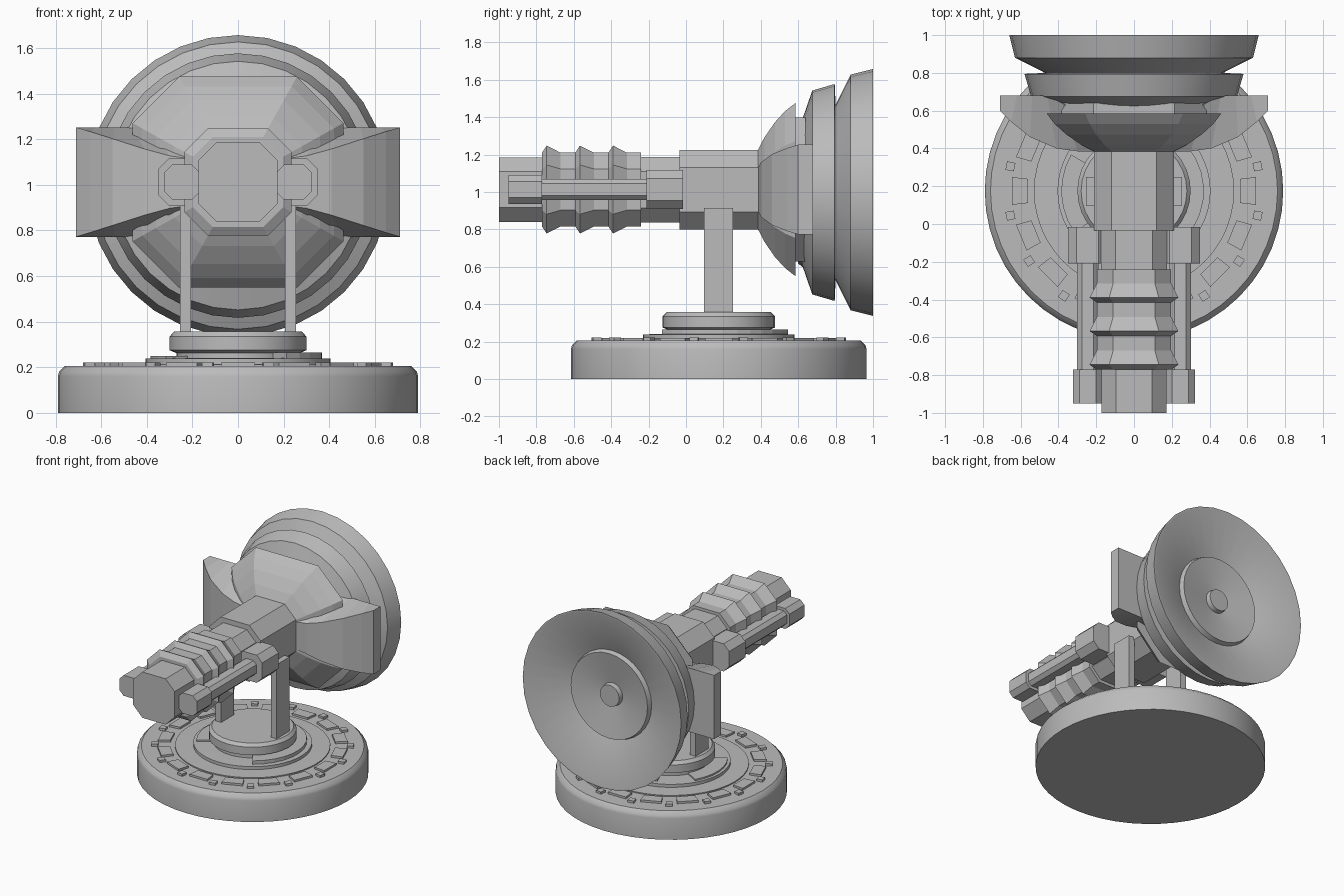
import bpy, math
from mathutils import Vector, Matrix

if "Cube" in bpy.data.objects:
    bpy.data.objects.remove(bpy.data.objects["Cube"])

grey = bpy.data.materials.new("plain grey")
grey.diffuse_color = (0.5, 0.5, 0.5, 1)
grey.use_nodes = True
grey.node_tree.nodes["Principled BSDF"].inputs["Base Color"].default_value = grey.diffuse_color

def make(name, verts, faces, smooth=None):
    me = bpy.data.meshes.new(name)
    me.from_pydata(verts, [], faces)
    me.materials.append(grey)
    ob = bpy.data.objects.new(name, me)
    bpy.context.collection.objects.link(ob)
    bpy.ops.object.select_all(action='DESELECT')
    ob.select_set(True)
    bpy.context.view_layer.objects.active = ob
    bpy.ops.object.mode_set(mode='EDIT')
    bpy.ops.mesh.select_all(action='SELECT')
    bpy.ops.mesh.normals_make_consistent(inside=False)
    bpy.ops.object.mode_set(mode='OBJECT')
    if smooth:
        bpy.ops.object.shade_smooth_by_angle(angle=math.radians(smooth))
    return ob

def circle(n):
    return [(math.cos(2 * math.pi * i / n), math.sin(2 * math.pi * i / n)) for i in range(n)]

F = 0.56   # flat half-width of the chamfered square
OCT = [(1, -F), (1, F), (F, 1), (-F, 1), (-1, F), (-1, -F), (-F, -1), (F, -1)]

def sweep(name, ring, profile, origin, axis='Y', smooth=None):
    """Scale a unit ring along an axis; profile holds (radius, position)."""
    n, verts = len(ring), []
    for r, t in profile:
        for a, b in ring:
            p = (a * r, t, b * r) if axis == 'Y' else (a * r, b * r, t)
            verts.append(Vector(p) + Vector(origin))
    faces = [(k * n + i, k * n + (i + 1) % n, (k + 1) * n + (i + 1) % n, (k + 1) * n + i)
             for k in range(len(profile) - 1) for i in range(n)]
    faces += [tuple(range(n)), tuple(range(len(verts) - n, len(verts)))]
    return make(name, verts, faces, smooth)

def arc_block(name, r0, r1, a0, a1, z0, z1, steps):
    """Curved plate on the base, angles in degrees."""
    verts, faces = [], []
    for i in range(steps + 1):
        a = math.radians(a0 + (a1 - a0) * i / steps)
        for r, z in ((r0, z0), (r1, z0), (r1, z1), (r0, z1)):
            verts.append((r * math.cos(a), BY + r * math.sin(a), z))
    for i in range(steps):
        for j in range(4):
            k = (j + 1) % 4
            faces.append((i * 4 + j, i * 4 + k, i * 4 + 4 + k, i * 4 + 4 + j))
    faces += [(0, 1, 2, 3), tuple(len(verts) - 4 + j for j in range(4))]
    return make(name, verts, faces)

def box(name, x0, x1, y0, y1, z0, z1):
    v = [(x, y, z) for x in (x0, x1) for y in (y0, y1) for z in (z0, z1)]
    return make(name, v, [(0, 1, 3, 2), (4, 5, 7, 6), (0, 1, 5, 4), (2, 3, 7, 6), (0, 2, 6, 4), (1, 3, 7, 5)])

# round base and turntable
BY = 0.175
B = (0, BY, 0)
sweep("base", circle(48), [(0.79, 0), (0.79, 0.16), (0.785, 0.18), (0.76, 0.205)], B, 'Z', 35)
sweep("turntable_ring", circle(48), [(0.53, 0.2), (0.53, 0.213), (0.405, 0.215), (0.405, 0.238),
                                     (0.34, 0.24), (0.27, 0.24), (0.27, 0.27)], B, 'Z', 30)
sweep("hub", circle(32), [(0.27, 0.262), (0.3, 0.275), (0.3, 0.335), (0.28, 0.357)], B, 'Z', 30)
arc_block("hub_collar_right", 0.25, 0.37, -55, 110, 0.235, 0.265, 14)
arc_block("hub_collar_left", 0.25, 0.385, 150, 215, 0.225, 0.25, 6)

# plates and studs round the base
for i in range(16):
    a = i * 22.5
    arc_block("base_plate", 0.565, 0.65, a - 6.5, a + 6.5, 0.2, 0.22, 1)
    arc_block("base_stud", 0.645, 0.69, a + 9.3, a + 13.2, 0.2, 0.222, 1)

# support posts
for s in (-1, 1):
    box("support_post", s * 0.207, s * 0.255, 0.095, 0.25, 0.34, 0.915)

# central barrel with three ridges
CZ = 1.0125
barrel = [(0.1725, -1.0), (0.1725, -0.77)]
for y in (-0.77, -0.592, -0.415):
    barrel += [(0.197, y), (0.235, y + 0.025), (0.197, y + 0.1)]
barrel += [(0.197, -0.24), (0.175, -0.24), (0.175, -0.035), (0.2125, -0.035), (0.2125, 0.4)]
sweep("barrel", OCT, barrel, (0, 0, CZ))

# side tubes with end caps and rear sockets
for s in (-1, 1):
    sweep("side_tube", OCT, [(0.077, -0.95), (0.077, -0.77), (0.056, -0.77), (0.056, -0.21),
                             (0.104, -0.21), (0.104, -0.015)], (s * 0.245, 0, CZ))

# faceted bowl behind the barrel
sweep("bowl", OCT, [(0.2125, 0.385), (0.28, 0.42), (0.36, 0.475), (0.42, 0.53), (0.4625, 0.585),
                    (0.385, 0.585), (0.385, 0.64)], (0, 0, CZ))

# flared side wings: curved front, flat back
for s in (-1, 1):
    curve = [(0.19, 0.2, 0.1), (0.3, 0.385, 0.115), (0.41, 0.4, 0.145), (0.55, 0.46, 0.19),
             (0.65, 0.54, 0.222), (0.71, 0.6, 0.24)]
    back = [(0.3, 0.6), (0.38, 0.64), (0.46, 0.68), (0.54, 0.68), (0.62, 0.68), (0.71, 0.68)]
    curve[0] = (0.19, 0.385, 0.1)
    verts, faces = [], []
    for (x, y, h), (bx, by) in zip(curve, back):
        verts += [(s * x, y, CZ - h), (s * x, y, CZ + h), (s * bx, by, CZ + 0.24), (s * bx, by, CZ - 0.24)]
    for i in range(5):
        for j in range(4):
            k = (j + 1) % 4
            faces.append((i * 4 + j, i * 4 + k, i * 4 + 4 + k, i * 4 + 4 + j))
    faces += [(0, 1, 2, 3), (20, 21, 22, 23)]
    make("side_wing", verts, faces)

# stepped dish with hollow face, inner disc and centre knob
sweep("dish", circle(32), [(0.38, 0.6), (0.4, 0.625), (0.545, 0.675), (0.58, 0.795), (0.47, 0.8),
                           (0.63, 0.88), (0.66, 1.0), (0.645, 1.0), (0.33, 0.88), (0.32, 0.915),
                           (0.085, 0.875), (0.08, 0.91)], (0, 0, 0.997), 'Y', 25)
